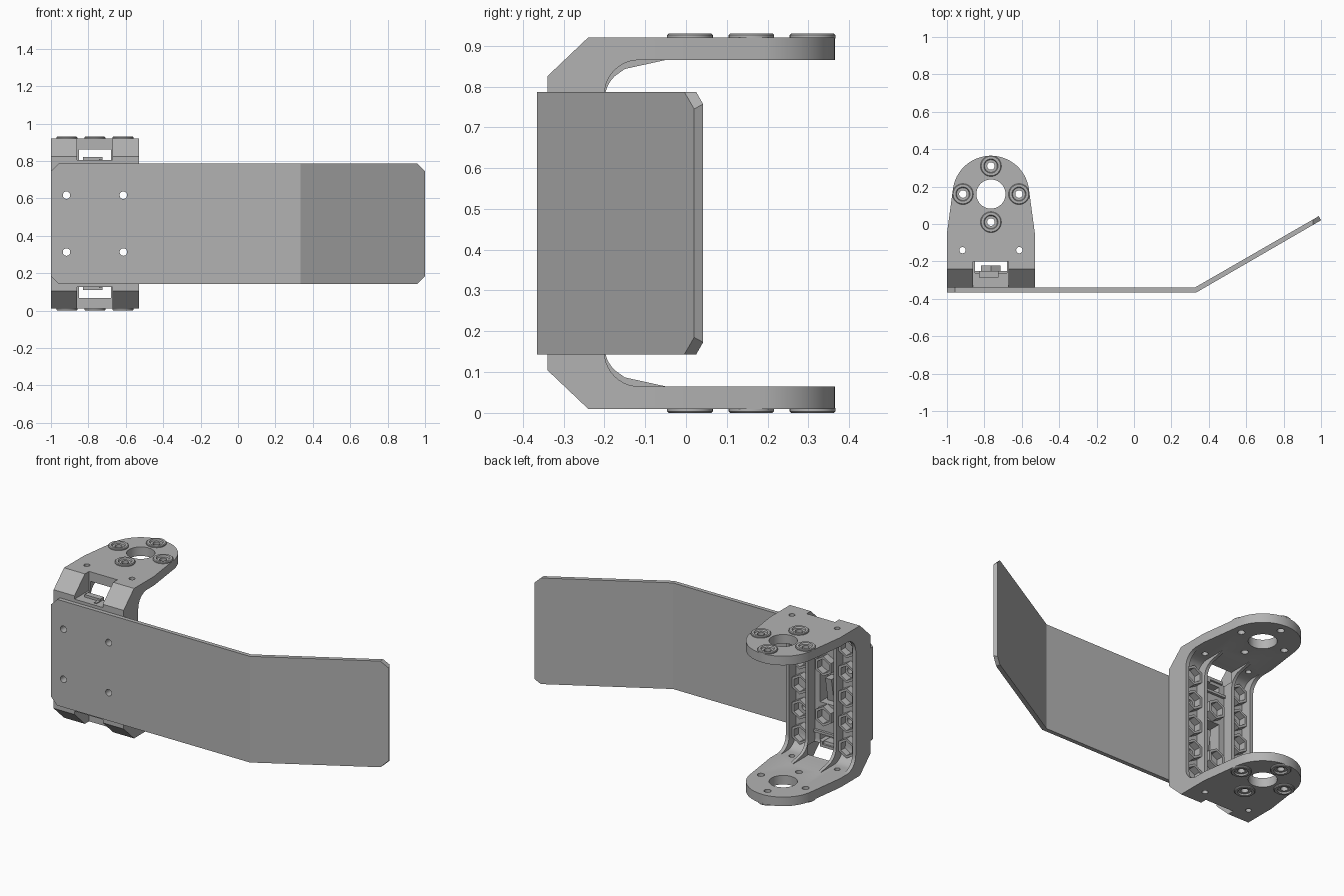
import bpy
import bmesh
from math import sin, cos, pi, radians

if "Cube" in bpy.data.objects:
    bpy.data.objects.remove(bpy.data.objects["Cube"], do_unlink=True)

CX, MID = -0.765, 0.465          # bracket centre line and mid height
FRONT, FLOOR = -0.34, -0.265     # web front face and recessed web face
HOLE_Z = (MID - 0.152, MID + 0.152)

grey = bpy.data.materials.new("plain_grey")
grey.use_nodes = True
grey.diffuse_color = (0.45, 0.45, 0.45, 1)
grey.node_tree.nodes["Principled BSDF"].inputs["Base Color"].default_value = grey.diffuse_color


def place(axis, u, v, w):
    return {"x": (w, u, v), "y": (u, w, v), "z": (u, v, w)}[axis]


def add_prism(bm, pts, lo, hi, axis):
    a = [bm.verts.new(place(axis, u, v, lo)) for u, v in pts]
    b = [bm.verts.new(place(axis, u, v, hi)) for u, v in pts]
    bm.faces.new(a)
    bm.faces.new(b)
    for i in range(len(a)):
        j = (i + 1) % len(a)
        bm.faces.new((a[i], a[j], b[j], b[i]))


def add_ring(bm, centre, loops, sides, axis):
    """Closed lathe: loops are (radius, position along axis)."""
    rows = [[bm.verts.new(place(axis, u, v, w)) for u, v in circle(centre, r, sides)]
            for r, w in loops]
    for k, row in enumerate(rows):
        nxt = rows[(k + 1) % len(rows)]
        for i in range(sides):
            j = (i + 1) % sides
            bm.faces.new((row[i], row[j], nxt[j], nxt[i]))


def circle(c, r, sides=24):
    return [(c[0] + r * cos(2 * pi * i / sides + pi / 2),
             c[1] + r * sin(2 * pi * i / sides + pi / 2)) for i in range(sides)]


def arc(c, r, a0, a1, n):
    return [(c[0] + r * cos(radians(a0 + (a1 - a0) * i / n)),
             c[1] + r * sin(radians(a0 + (a1 - a0) * i / n))) for i in range(n + 1)]


def rect(u0, u1, v0, v1):
    return [(u0, v0), (u1, v0), (u1, v1), (u0, v1)]


def finish(name, bm):
    bmesh.ops.recalc_face_normals(bm, faces=bm.faces)
    me = bpy.data.meshes.new(name)
    bm.to_mesh(me)
    bm.free()
    me.materials.append(grey)
    ob = bpy.data.objects.new(name, me)
    bpy.context.collection.objects.link(ob)
    return ob


def prisms(name, *parts):
    bm = bmesh.new()
    for part in parts:
        add_prism(bm, *part)
    return finish(name, bm)


def boolean(ob, tool, operation):
    mod = ob.modifiers.new("cut", "BOOLEAN")
    mod.object, mod.operation, mod.solver = tool, operation, "EXACT"
    dg = bpy.context.evaluated_depsgraph_get()
    me = bpy.data.meshes.new_from_object(ob.evaluated_get(dg))
    ob.modifiers.clear()
    ob.data = me
    bpy.data.objects.remove(tool, do_unlink=True)


def c_profile(inner):
    """Side profile of the bracket, mirrored about mid height."""
    half = [(FRONT, 0.105), (-0.24, 0.01), (0.38, 0.01), (0.38, 0.065)] + inner
    return half + [(y, 2 * MID - z) for y, z in reversed(half)]


# Mounting plate with a bent end and clipped corners
plate = prisms("bent_plate", ([(-1, -0.365), (0.335, -0.365), (1, 0.02), (0.988, 0.042),
                               (0.325, FRONT), (-1, FRONT)], 0.1, 0.85, "z"))
lo, hi, c = 0.143, 0.787, 0.042
boolean(plate, prisms("tool", ([(-1 + c, lo), (1 - c, lo), (1, lo + c), (1, hi - c), (1 - c, hi),
                                (c - 1, hi), (-1, hi - c), (-1, lo + c)], -0.6, 0.3, "y")), "INTERSECT")
plate_holes = [(circle((CX + s * 0.152, z), 0.02), -0.5, -0.2, "y") for s in (-1, 1) for z in HOLE_Z]
boolean(plate, prisms("tool", *plate_holes), "DIFFERENCE")

# Plan outline shared by the arms
plan = ([(CX - 0.235, -0.5), (CX + 0.235, -0.5), (CX + 0.235, -0.05)]
        + arc((CX, 0.16), 0.205, 5, 175, 32) + [(CX - 0.235, -0.05)])

# Bracket body: recessed web and the two arms
body = prisms("bracket_body", (c_profile(arc((-0.18, 0.15), 0.085, 270, 180, 10)),
                               CX - 0.235, CX + 0.235, "x"))
boolean(body, prisms("tool", (plan, -0.1, 1.1, "z")), "INTERSECT")

# Outer rails and inner ribs that flare into the arms
bm = bmesh.new()
rail = arc((-0.115, 0.15), 0.085, 270, 180, 10)
rib = [(-0.05, 0.065), (-0.15, 0.087)] + arc((-0.115, 0.165), 0.085, 225, 180, 6)
for s in (-1, 1):
    for inner, x0, x1 in ((rail, 0.212, 0.235), (rib, 0.085, 0.104)):
        half = [(-0.3, MID), (-0.3, 0.08), (-0.2, 0.03), (-0.05, 0.03)]
        shape = half[1:] + inner
        if inner is rail:
            shape[2:3] = [(-0.115, 0.03)]
        shape = shape + [(y, 2 * MID - z) for y, z in reversed(shape)]
        add_prism(bm, shape, CX + s * x0, CX + s * x1, "x")
ribs = finish("bracket_ribs", bm)
boolean(body, ribs, "UNION")

# Notches through the bracket corners
boolean(body, prisms("tool", *[(rect(CX - 0.095, CX + 0.095, -0.5, -0.2), z0, z1, "z")
                               for z0, z1 in ((-0.1, 0.125), (0.805, 1.1))]), "DIFFERENCE")

# Arm holes: centre bore, four screw holes, two small holes
screws = [(CX + 0.15 * cos(a * pi / 2), 0.16 + 0.15 * sin(a * pi / 2)) for a in range(4)]
bores = [(circle((CX, 0.16), 0.078, 40), -0.1, 1.1, "z")]
bores += [(circle(p, 0.02), -0.1, 1.1, "z") for p in screws]
bores += [(circle((CX + s * 0.152, -0.14), 0.017, 20), -0.1, 1.1, "z") for s in (-1, 1)]
boolean(body, prisms("tool", *bores), "DIFFERENCE")

# Web holes and central window
window = (rect(CX - 0.05, CX + 0.05, MID - 0.092, MID + 0.092), -0.5, -0.1, "y")
slots = [(rect(CX - 0.05, CX + 0.05, z - 0.022, z + 0.022), -0.32, -0.1, "y")
         for z in (0.165, 2 * MID - 0.165)]
boolean(body, prisms("tool", window, *plate_holes, *slots), "DIFFERENCE")

# Screw seats on the outside of both arms
bm = bmesh.new()
for p in screws:
    for base, d in ((0.012, -1), (2 * MID - 0.012, 1)):
        top = base + d * 0.012
        add_ring(bm, p, [(0.056, base), (0.056, top - d * 0.004), (0.052, top), (0.038, top),
                         (0.034, base + d * 0.003), (0.02, base + d * 0.003), (0.02, base)], 28, "z")
finish("screw_seats", bm)

# Hexagonal nut pockets in the web
bm = bmesh.new()
for col in (-1, 0, 1):
    for row in (-2, -1, 0, 1, 2):
        if col == 0 and abs(row) != 1:
            continue
        p = (CX + col * 0.157, MID + row * 0.152)
        add_ring(bm, p, [(0.06, FLOOR - 0.01), (0.06, -0.222), (0.044, -0.222),
                         (0.044, FLOOR - 0.01)], 6, "y")
finish("nut_pockets", bm)

# Latch tongue in the window and cable clips at the notches
clips = [([(FRONT, MID - 0.092), (-0.31, MID - 0.092), (-0.285, MID + 0.05), (FRONT, MID + 0.05)],
          CX - 0.012, CX + 0.03, "x")]
for f in (lambda z: z, lambda z: 2 * MID - z):
    clips += [(rect(CX - 0.065, CX + 0.04, f(0.11), f(0.127)), -0.285, -0.25, "y"),
              (rect(CX + 0.022, CX + 0.04, f(0.12), f(0.145)), -0.32, -0.25, "y"),
              (rect(CX - 0.095, CX + 0.095, f(0.187), f(0.202)), FLOOR - 0.01, -0.25, "y")]
prisms("latch_and_clips", *clips)

# Smooth the round surfaces, keep edges sharp
bpy.ops.object.select_all(action="DESELECT")
for ob in bpy.context.collection.objects:
    if ob.type == "MESH" and ob.data.materials and ob.data.materials[0] == grey:
        ob.select_set(True)
        bpy.context.view_layer.objects.active = ob
bpy.ops.object.shade_smooth_by_angle(angle=radians(28))
